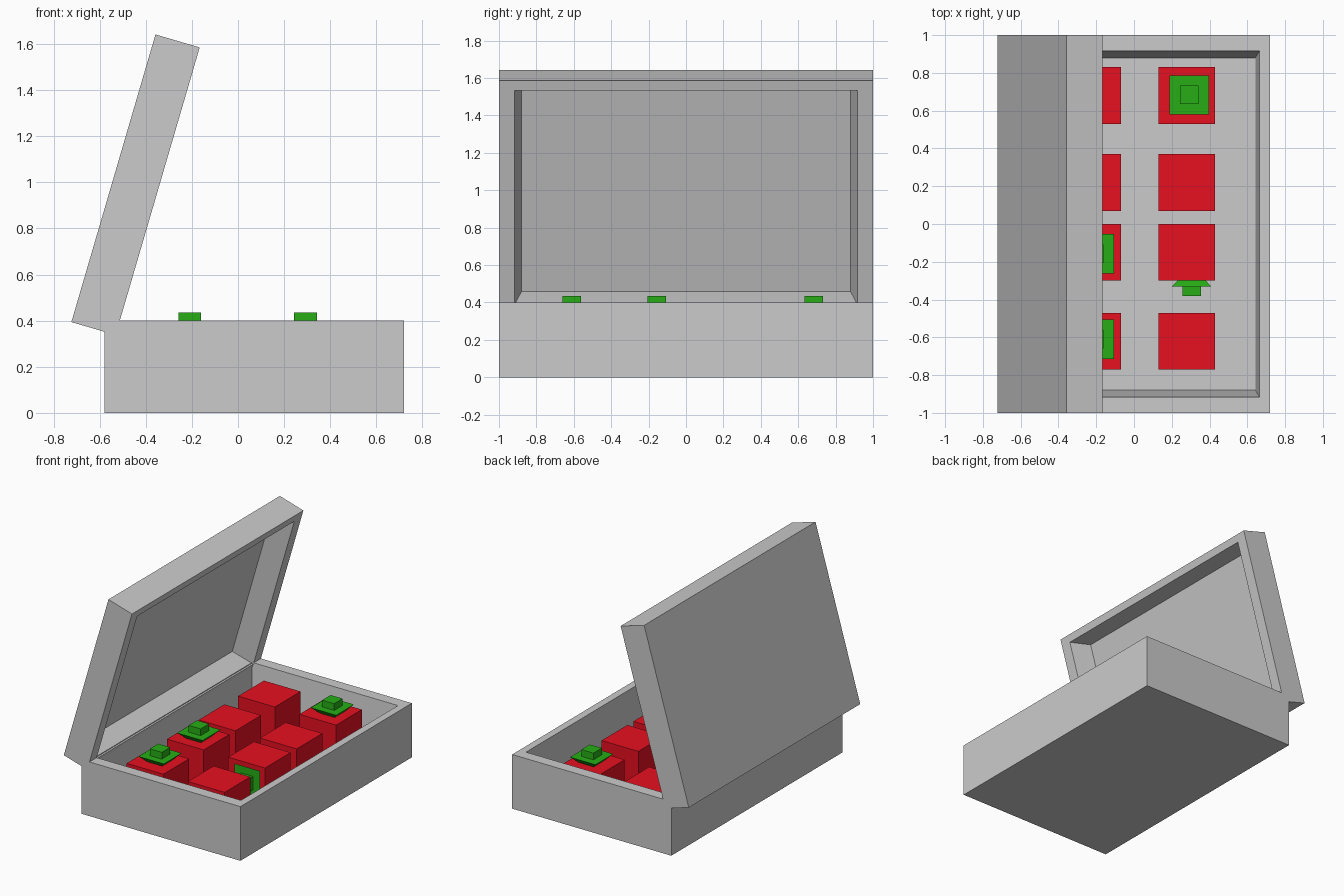
import bpy, bmesh
from math import atan2, radians
from mathutils import Matrix, Vector

if "Cube" in bpy.data.objects:
    bpy.data.objects.remove(bpy.data.objects["Cube"])


def material(name, colour):
    m = bpy.data.materials.new(name)
    m.diffuse_color = (*colour, 1)
    m.use_nodes = True
    m.node_tree.nodes["Principled BSDF"].inputs["Base Color"].default_value = m.diffuse_color
    return m


RED = material("red", (0.8, 0.005, 0.015))
GREEN = material("green", (0.02, 0.42, 0.008))


def finish(bm, name, matrix, mat=None):
    bmesh.ops.recalc_face_normals(bm, faces=bm.faces)
    mesh = bpy.data.meshes.new(name)
    bm.to_mesh(mesh)
    bm.free()
    obj = bpy.data.objects.new(name, mesh)
    obj.matrix_world = matrix
    if mat:
        mesh.materials.append(mat)
    bpy.context.collection.objects.link(obj)
    return obj


def stack(name, rings, matrix, mat=None):
    """Join rectangular rings (half width, half depth, z) and cap both ends."""
    bm = bmesh.new()
    loops = [[bm.verts.new((sx * hx, sy * hy, z))
              for sx, sy in ((-1, -1), (1, -1), (1, 1), (-1, 1))]
             for hx, hy, z in rings]
    for a, b in zip(loops, loops[1:]):
        for i in range(4):
            j = (i + 1) % 4
            bm.faces.new((a[i], a[j], b[j], b[i]))
    bm.faces.new(loops[0])
    bm.faces.new(loops[-1])
    return finish(bm, name, matrix, mat)


def tray(name, height, floor, matrix):
    """Open box whose recess tapers towards its floor."""
    hx, hy = 0.65, 1.0
    return stack(name, [(hx, hy, 0), (hx, hy, height),
                        (hx * 0.916, hy * 0.916, height),
                        (hx * 0.88, hy * 0.88, floor)], matrix)


# Base tray
tray("box_base", 0.4, 0.04, Matrix.Translation((0.07, 0, 0)))

# Open lid: same tray, leaning back with its recess facing +x
up = Vector((0.365, 0, 1.248)).normalized()
out = Vector((up.z, 0, -up.x))
centre = Vector((-0.723, 0, 0.394)) + up * 0.65
lid_matrix = Matrix.Translation(centre) @ Matrix((
    (-up.x, 0, out.x, 0), (0, 1, 0, 0), (-up.z, 0, out.z, 0), (0, 0, 0, 1)))
tray("box_lid", 0.2, 0.04, lid_matrix)

# Red cubes in two columns
for x in (-0.22, 0.28):
    for y in (-0.62, -0.15, 0.22, 0.68):
        stack("red_cube", [(0.15, 0.15, 0.04), (0.15, 0.15, 0.34)],
              Matrix.Translation((x, y, 0)), RED)

# Green knobs: flared foot with a small square stub on its wide face
KNOB = [(0.055, 0.055, 0), (0.104, 0.104, 0.05),
        (0.049, 0.049, 0.05), (0.049, 0.049, 0.1)]
for pos in ((-0.21, -0.61, 0.335), (-0.21, -0.157, 0.335), (0.293, 0.683, 0.335)):
    stack("green_knob", KNOB, Matrix.Translation(pos), GREEN)

# Knob on the front side of one cube
stack("green_side_knob", KNOB,
      Matrix.Translation((0.305, -0.28, 0.22)) @ Matrix.Rotation(radians(90), 4, 'X'),
      GREEN)
